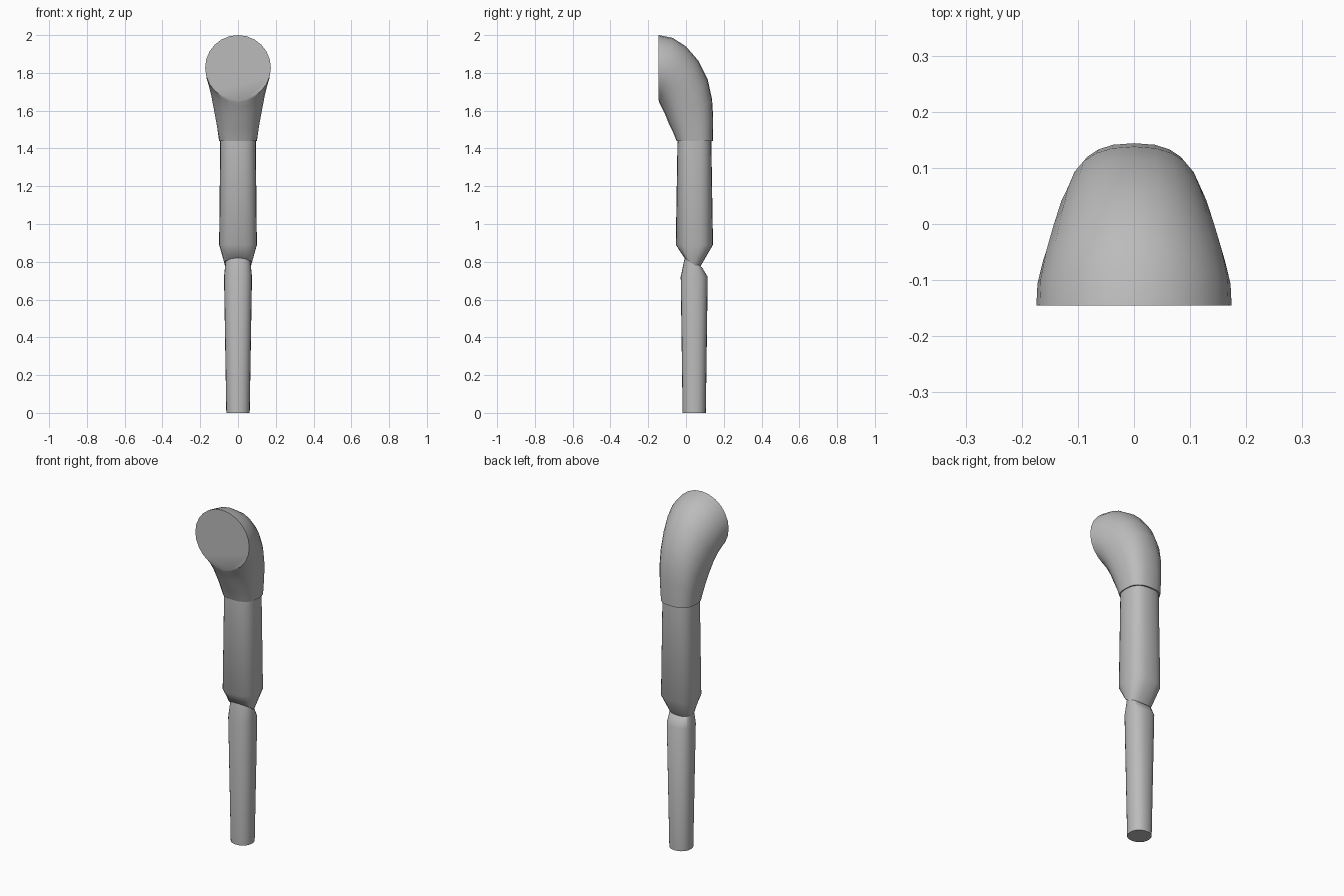
import bpy, bmesh, math

cube = bpy.data.objects.get("Cube")
if cube:
    bpy.data.objects.remove(cube)

grey = bpy.data.materials.new("plain_grey")
grey.use_nodes = True
colour = (0.5, 0.5, 0.5, 1)
grey.diffuse_color = colour
grey.node_tree.nodes["Principled BSDF"].inputs["Base Color"].default_value = colour


def power(v, e):
    return math.copysign(abs(v) ** e, v)


def loft(name, rings, sides=24):
    """Skin rings given as (front y, front z, back y, back z, half width, squareness)."""
    bm = bmesh.new()
    loops = []
    for fy, fz, by, bz, w, n in rings:
        loop = []
        for i in range(sides):
            a = math.tau * i / sides
            c, s = power(math.cos(a), 2 / n), power(math.sin(a), 2 / n)
            t = (1 + s) / 2
            loop.append(bm.verts.new((w * c, fy + (by - fy) * t, fz + (bz - fz) * t)))
        loops.append(loop)
    for a, b in zip(loops, loops[1:]):
        for i in range(sides):
            j = (i + 1) % sides
            bm.faces.new((a[i], a[j], b[j], b[i]))
    bm.faces.new(loops[0])
    bm.faces.new(loops[-1])
    bmesh.ops.recalc_face_normals(bm, faces=bm.faces)
    mesh = bpy.data.meshes.new(name)
    bm.to_mesh(mesh)
    bm.free()
    mesh.materials.append(grey)
    obj = bpy.data.objects.new(name, mesh)
    bpy.context.collection.objects.link(obj)
    bpy.ops.object.select_all(action='DESELECT')
    obj.select_set(True)
    bpy.context.view_layer.objects.active = obj
    bpy.ops.object.shade_smooth_by_angle(angle=math.radians(40))
    return obj


# Shoulder: round flat socket face bending down into the sleeve
loft("shoulder", [
    (-.145, 1.655, -.145, 2.0, .174, 2),
    (-.142, 1.645, -.07, 1.985, .172, 2),
    (-.13, 1.62, .0, 1.94, .162, 2),
    (-.11, 1.58, .065, 1.865, .147, 2.1),
    (-.09, 1.53, .115, 1.765, .133, 2.2),
    (-.07, 1.49, .138, 1.66, .12, 2.4),
    (-.058, 1.46, .144, 1.56, .11, 2.5),
    (-.05, 1.44, .143, 1.44, .1, 2.6),
])

# Upper arm: slightly widening tube with a slanted wedge at the elbow
loft("upper_arm", [
    (-.045, 1.445, .134, 1.445, .094, 2.6),
    (-.054, .89, .143, .89, .1, 2.6),
    (-.008, .82, .07, .765, .072, 2.6),
])

# Forearm: slanted elbow end, then a long taper to the wrist
loft("forearm", [
    (-.005, .83, .085, .77, .066, 2.4),
    (-.028, .72, .115, .72, .074, 2.4),
    (-.018, 0, .105, 0, .062, 2.2),
])
